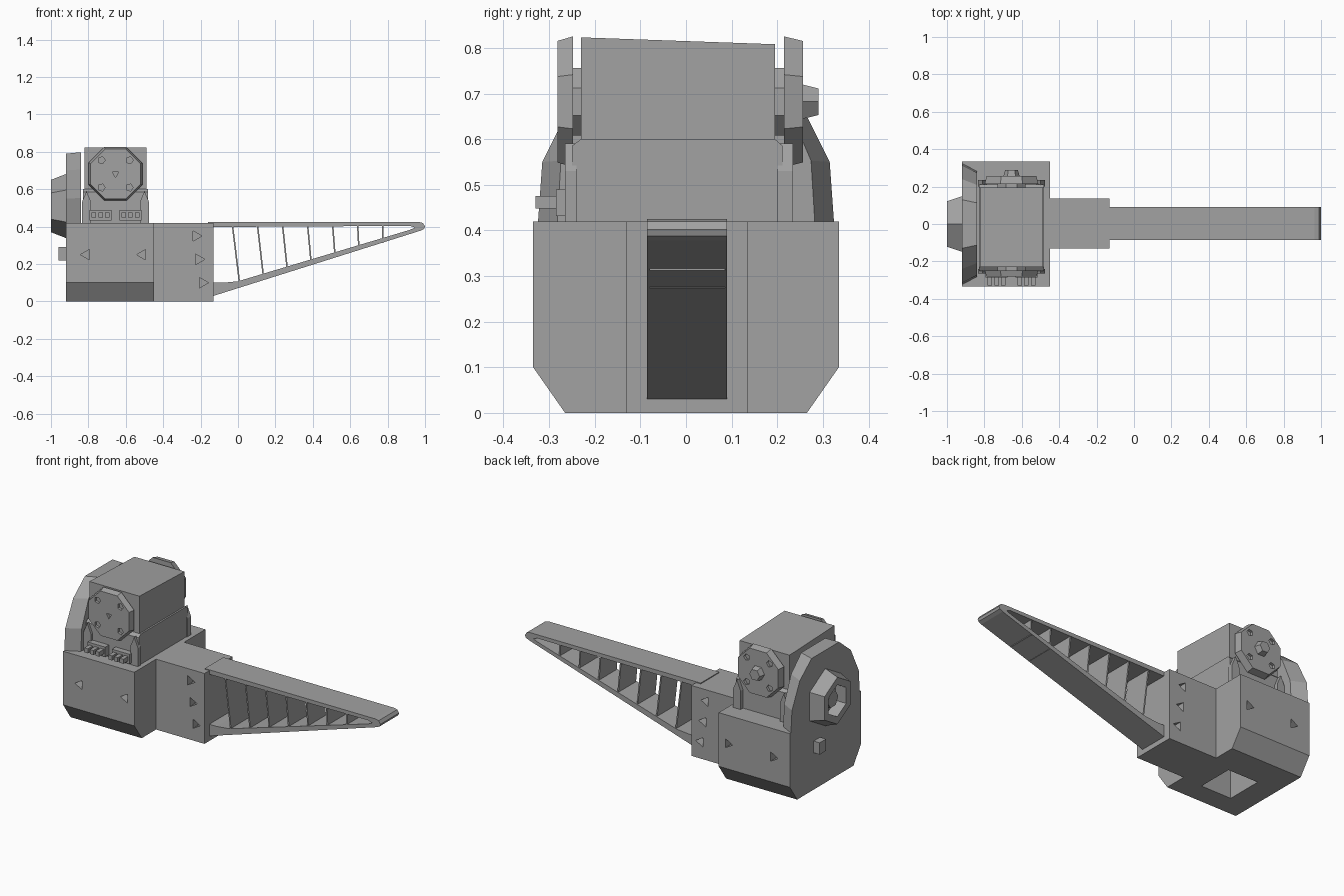
import bpy, bmesh
from math import cos, sin, pi
from mathutils import Vector

old = bpy.data.objects.get("Cube")
if old:
    bpy.data.objects.remove(old, do_unlink=True)

grey = bpy.data.materials.new("plain grey")
grey.use_nodes = True
COLOR = (0.36, 0.36, 0.36, 1)
grey.diffuse_color = COLOR
grey.node_tree.nodes["Principled BSDF"].inputs["Base Color"].default_value = COLOR


def prism(name, pts, axis, lo, hi, end=(1, 1), centre=(0, 0)):
    """Extrude a 2D outline along an axis; 'end' scales the far outline about 'centre'."""
    def place(p, depth):
        a, b = p
        return {"x": (depth, a, b), "y": (a, depth, b), "z": (a, b, depth)}[axis]
    far = [[c + (v - c) * s for v, c, s in zip(p, centre, end)] for p in pts]
    bm = bmesh.new()
    near_v = [bm.verts.new(place(p, lo)) for p in pts]
    far_v = [bm.verts.new(place(p, hi)) for p in far]
    bm.faces.new(near_v)
    bm.faces.new(far_v)
    for i in range(len(pts)):
        j = (i + 1) % len(pts)
        bm.faces.new((near_v[i], near_v[j], far_v[j], far_v[i]))
    bmesh.ops.recalc_face_normals(bm, faces=bm.faces)
    mesh = bpy.data.meshes.new(name)
    bm.to_mesh(mesh)
    bm.free()
    mesh.materials.append(grey)
    obj = bpy.data.objects.new(name, mesh)
    bpy.context.collection.objects.link(obj)
    return obj


def box(name, x, y, z):
    return prism(name, [(x[0], y[0]), (x[1], y[0]), (x[1], y[1]), (x[0], y[1])], "z", *z)


def ngon(centre, radius, sides, turn=0.0):
    return [(centre[0] + radius * cos(turn + 2 * pi * i / sides),
             centre[1] + radius * sin(turn + 2 * pi * i / sides)) for i in range(sides)]


def cut(obj, cutters):
    """Subtract each cutter, bake the result and discard the cutters."""
    for c in cutters:
        c.hide_render = True
        mod = obj.modifiers.new("cut", "BOOLEAN")
        mod.operation, mod.solver, mod.object = "DIFFERENCE", "EXACT", c
    graph = bpy.context.evaluated_depsgraph_get()
    baked = bpy.data.meshes.new_from_object(obj.evaluated_get(graph))
    obj.modifiers.clear()
    obj.data = baked
    for c in cutters:
        bpy.data.objects.remove(c, do_unlink=True)


def side_holes(points, half_width, turn, depth=0.05):
    """Triangular screw holes on both the front and the back wall."""
    return [prism("hole_cutter", ngon(p, 0.032, 3, turn), "y",
                  s * half_width - depth, s * half_width + depth)
            for p in points for s in (-1, 1)]


# Housing with chamfered lower edges, screw holes and an opening underneath
housing = prism("housing", [(-0.265, 0), (0.265, 0), (0.335, 0.1), (0.335, 0.42),
                            (-0.335, 0.42), (-0.335, 0.1)], "x", -0.92, -0.45)
cut(housing, side_holes([(-0.81, 0.25), (-0.51, 0.25)], 0.335, pi)
    + [box("opening_cutter", (-0.78, -0.58), (-0.14, 0.08), (-0.1, 0.36))])

# Arched end plate, narrowing toward the motor
half = [(0.325, 0.41), (0.315, 0.55), (0.24, 0.7), (0.13, 0.79)]
arch = half + [(-y, z) for y, z in reversed(half)]
prism("end_plate", arch, "x", -0.92, -0.84, end=(0.87, 1.02), centre=(0, 0.41))

# Hexagonal bearing boss with a recess and a shaft
hub = (0, 0.51)
boss = prism("bearing_boss", ngon(hub, 0.175, 6, pi / 6), "x", -0.91, -1.0,
             end=(0.8, 0.8), centre=hub)
cut(boss, [prism("boss_cutter", ngon(hub, 0.095, 6, pi / 6), "x", -1.05, -0.93)])
prism("bearing_shaft", ngon(hub, 0.05, 6), "x", -0.97, -0.91)
box("cable_plug", (-0.96, -0.9), (0.05, 0.11), (0.22, 0.29))

# Neck block that holds the arm
neck = box("neck", (-0.46, -0.13), (-0.13, 0.135), (0, 0.42))
cut(neck, side_holes([(-0.225, 0.35), (-0.21, 0.225), (-0.19, 0.1)], 0.133, 0))

# Tapered arm with an open triangular web
arm_y = (-0.085, 0.09)
arm = prism("arm", [(-0.16, 0.425), (0.965, 0.425), (0.988, 0.42), (1.0, 0.402),
                    (0.995, 0.388), (0.975, 0.378), (-0.13, 0.03), (-0.16, 0.03)], "y", *arm_y)
cut(arm, [prism("web_cutter", [(-0.13, 0.398), (0.92, 0.404), (0.945, 0.395), (0.92, 0.383),
                               (0.0, 0.108), (-0.08, 0.1), (-0.13, 0.1)], "y", -0.3, 0.3)])

# Thin ribs across the web, leaning less toward the tip
RIBS = 7
for i in range(RIBS):
    top = -0.03 + 0.134 * i
    low = top + 0.04 * (1 - i / (RIBS - 1))
    foot = 0.08 + 0.3 * low
    t = 0.004
    prism(f"arm_rib_{i + 1}", [(low - t, foot), (low + t, foot), (top + t, 0.41),
                               (top - t, 0.41)], "y", arm_y[0] + 0.005, arm_y[1] - 0.005)

# Motor body with a slightly sloping top, above a wider shoulder
prism("motor_body", [(-0.23, 0.41), (0.195, 0.41), (0.195, 0.808), (-0.23, 0.823)],
      "x", -0.82, -0.49)
prism("motor_shoulder", [(-0.25, 0.41), (0.212, 0.41), (0.212, 0.585), (0.195, 0.6),
                         (-0.23, 0.6), (-0.25, 0.585)], "x", -0.83, -0.48)
for x in (-0.81, -0.5):
    for y in ((-0.265, -0.24), (0.2, 0.235)):
        prism("motor_ear", [(x - 0.025, 0.41), (x + 0.025, 0.41), (x + 0.025, 0.53),
                            (x, 0.59), (x - 0.025, 0.53)], "y", *y)

# Octagonal horns on both ends of the motor shaft, with screw holes
axis = (-0.655, 0.682)
for name, inner, mid, outer in (("front", -0.22, -0.248, -0.282), ("back", 0.19, 0.215, 0.256)):
    prism(name + "_collar", ngon(axis, 0.08, 8, pi / 8), "y", inner, mid)
    horn = prism(name + "_horn", ngon(axis, 0.155, 8, pi / 8), "y", mid, outer,
                 end=(0.93, 0.93), centre=axis)
    spots = [(axis[0] + sx * 0.075, axis[1] + sz * 0.073) for sx in (-1, 1) for sz in (-1, 1)]
    cutters = [prism("screw_cutter", ngon(p, 0.02, 5), "y", outer - 0.015, outer + 0.015)
               for p in spots]
    if name == "front":
        cutters.append(prism("centre_cutter", ngon(axis, 0.02, 3, -pi / 2), "y",
                             outer - 0.015, outer + 0.015))
    cut(horn, cutters)
prism("back_horn_nub", ngon(axis, 0.045, 6), "y", 0.25, 0.29, end=(0.75, 0.75), centre=axis)

# Two connectors with three pins each
for c in (-0.735, -0.575):
    box("connector", (c - 0.058, c + 0.058), (-0.285, -0.24), (0.432, 0.49))
    for i in (-1, 0, 1):
        x = c + i * 0.037
        box("connector_pin", (x - 0.012, x + 0.012), (-0.33, -0.27), (0.448, 0.475))
